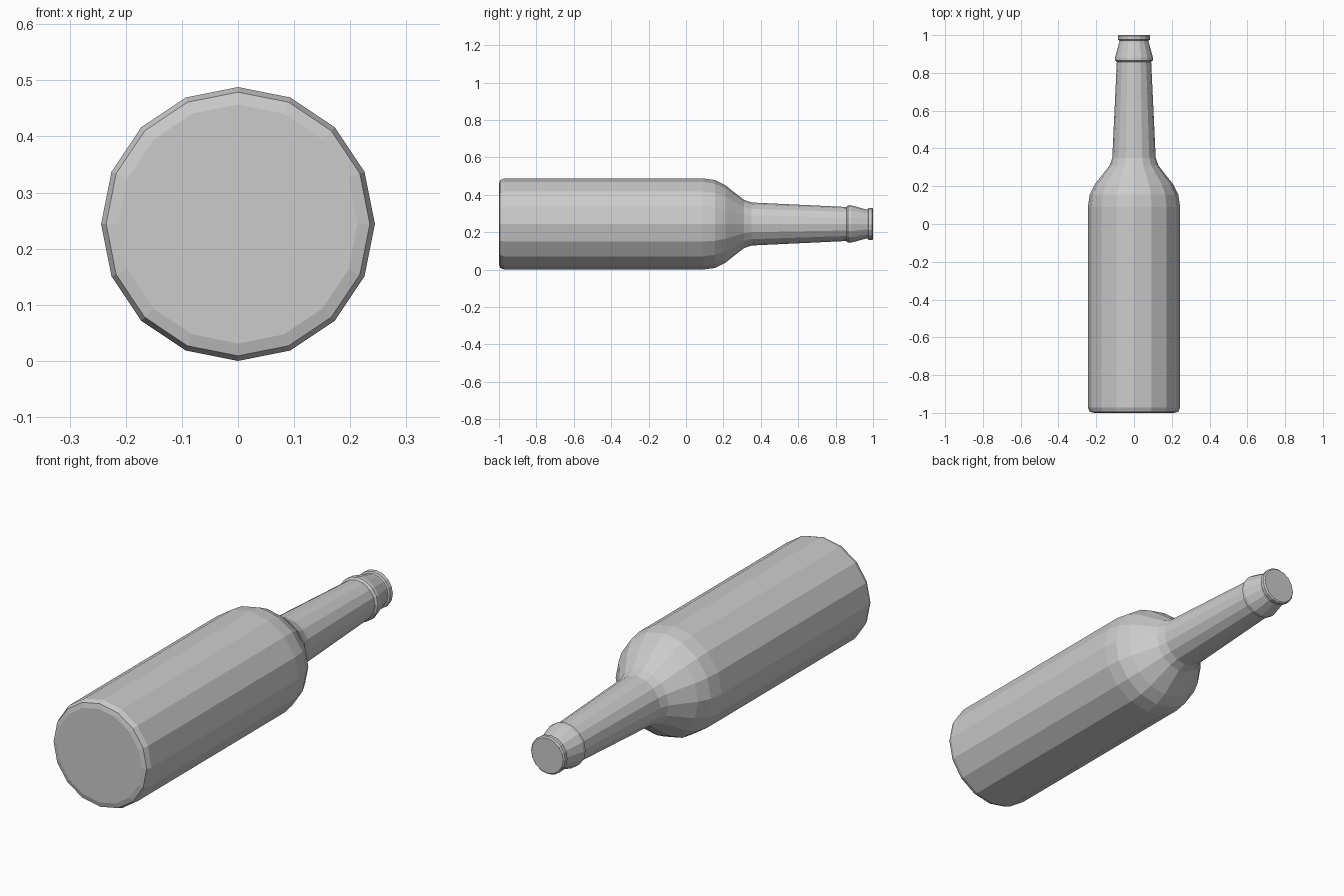
import bpy, bmesh
from math import sin, cos, pi

if "Cube" in bpy.data.objects:
    bpy.data.objects.remove(bpy.data.objects["Cube"])

SIDES = 16
AXIS_Z = 0.244

# Bottle outline from base to mouth: (y, radius)
profile = [
    (-1.0, 0.213), (-0.994, 0.235), (-0.972, 0.244),   # rounded base
    (0.09, 0.244), (0.155, 0.235), (0.21, 0.208),      # body and shoulder
    (0.265, 0.164), (0.31, 0.129), (0.35, 0.115),      # shoulder into neck
    (0.858, 0.091), (0.866, 0.100), (0.882, 0.100),    # neck and collar ridge
    (0.962, 0.078), (0.972, 0.077),                    # taper under the lip
    (0.976, 0.085), (0.994, 0.086), (1.0, 0.080),      # lip
]

bm = bmesh.new()
rings = []
for y, r in profile:
    rings.append([bm.verts.new((r * sin(2 * pi * i / SIDES), y,
                                AXIS_Z + r * cos(2 * pi * i / SIDES)))
                  for i in range(SIDES)])

# Walls between neighbouring rings
for a, b in zip(rings, rings[1:]):
    for i in range(SIDES):
        j = (i + 1) % SIDES
        bm.faces.new((a[i], a[j], b[j], b[i]))

# Flat base and closed mouth
bm.faces.new(rings[0])
bm.faces.new(rings[-1])
bmesh.ops.recalc_face_normals(bm, faces=bm.faces)

mesh = bpy.data.meshes.new("bottle")
bm.to_mesh(mesh)
bm.free()
bottle = bpy.data.objects.new("bottle", mesh)
bpy.context.collection.objects.link(bottle)
